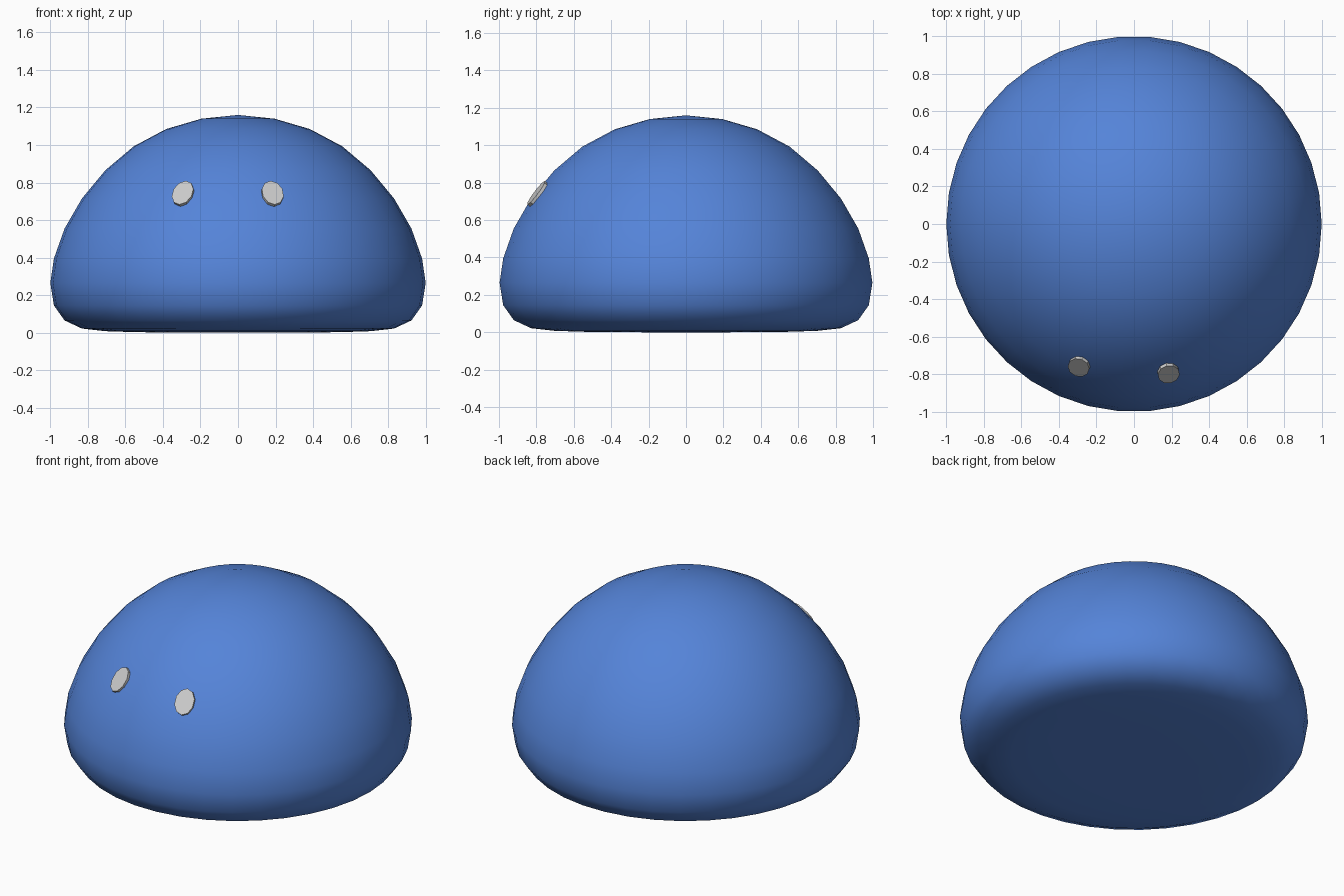
import bpy, bmesh, math
from mathutils import Matrix, Vector

if "Cube" in bpy.data.objects:
    bpy.data.objects.remove(bpy.data.objects["Cube"])

SIDES, RINGS = 38, 16
# height of each ring of the dome, top pole to bottom pole
HEIGHTS = [1.16, 1.14, 1.085, 0.993, 0.865, 0.715, 0.555, 0.395, 0.265,
           0.145, 0.065, 0.022, 0.008, 0.003, 0.001, 0.0, 0.0]


def make_object(name, bm, smooth_angle):
    mesh = bpy.data.meshes.new(name)
    bmesh.ops.recalc_face_normals(bm, faces=bm.faces)
    bm.to_mesh(mesh)
    bm.free()
    ob = bpy.data.objects.new(name, mesh)
    bpy.context.collection.objects.link(ob)
    bpy.ops.object.select_all(action='DESELECT')
    ob.select_set(True)
    bpy.context.view_layer.objects.active = ob
    bpy.ops.object.shade_smooth_by_angle(angle=math.radians(smooth_angle))
    return ob


# Body: a sphere with its lower half flattened onto the floor
bm = bmesh.new()
bmesh.ops.create_uvsphere(bm, u_segments=SIDES, v_segments=RINGS, radius=1)
bmesh.ops.rotate(bm, verts=bm.verts, matrix=Matrix.Rotation(math.pi / 2, 3, 'Z'))
for v in bm.verts:
    ring = round(math.acos(max(-1, min(1, v.co.z))) / math.pi * RINGS)
    v.co.z = HEIGHTS[ring]
body = make_object("dome_body", bm, 60)
blue = bpy.data.materials.new("blue")
blue.diffuse_color = (0.09, 0.23, 0.69, 1)
blue.use_nodes = True
blue.node_tree.nodes["Principled BSDF"].inputs["Base Color"].default_value = blue.diffuse_color
body.data.materials.append(blue)


# Eyes: small oval discs lying on the slope of the dome
def eye(name, x, y, z):
    bm = bmesh.new()
    bmesh.ops.create_cone(bm, cap_ends=True, segments=10, radius1=1, radius2=1, depth=1)
    bmesh.ops.scale(bm, verts=bm.verts, vec=(0.059, 0.079, 0.03))
    ob = make_object(name, bm, 30)
    flat = Vector((x, y, 0)).normalized()
    normal = (flat * math.cos(math.radians(37)) + Vector((0, 0, math.sin(math.radians(37))))).normalized()
    ob.rotation_euler = normal.to_track_quat('Z', 'Y').to_euler()
    ob.location = Vector((x, y, z)) - normal * 0.013


eye("left_eye", -0.295, -0.764, 0.745)
eye("right_eye", 0.185, -0.800, 0.745)
